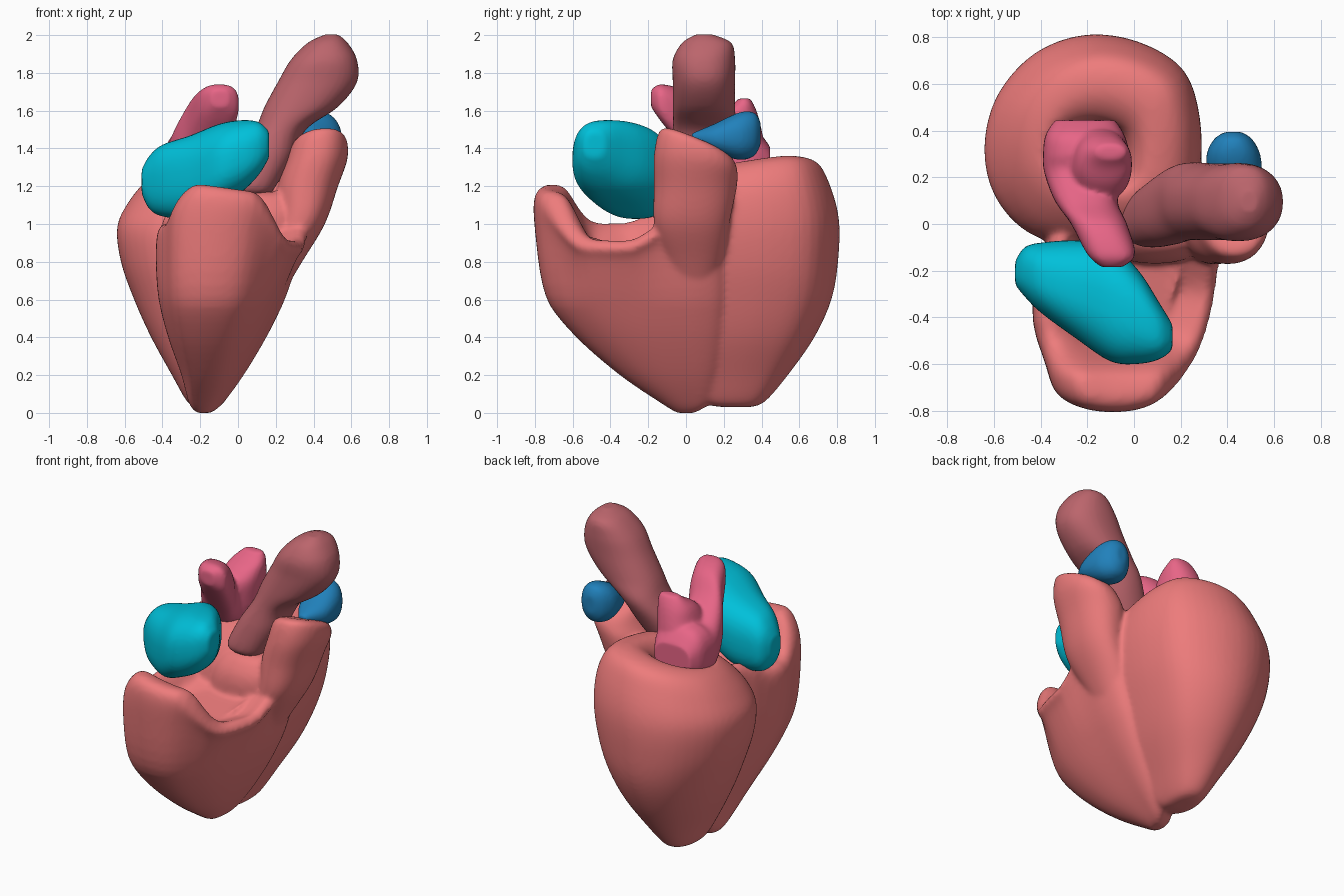
import bpy, bmesh, math

SEG = 40


def material(name, rgb):
    m = bpy.data.materials.new(name)
    m.diffuse_color = (*rgb, 1)
    return m


def cr(p, q, r, s, t):
    """Catmull-Rom interpolation of number lists"""
    return [0.5 * (2*b + (c - a)*t + (2*a - 5*b + 4*c - d)*t*t + (3*b - a - 3*c + d)*t**3)
            for a, b, c, d in zip(p, q, r, s)]


def superellipse(e):
    f = lambda v: math.copysign(abs(v)**e, v)
    return [(f(math.cos(2*math.pi*i/SEG)), f(math.sin(2*math.pi*i/SEG))) for i in range(SEG)]


def outline(pts):
    """Smooth closed outline scaled to the -1..1 square"""
    n = len(pts)
    out = []
    for i in range(n):
        for k in range(4):
            out.append(cr(*[pts[(i + j) % n] for j in (-1, 0, 1, 2)], k/4))
    xs, ys = zip(*out)
    norm = lambda v, vs: 2*(v - min(vs))/(max(vs) - min(vs)) - 1
    return [(norm(x, xs), norm(y, ys)) for x, y in out]


def loft(bm, rows, axis='z', shape=None, bend=None, steps=5):
    """rows: position on axis, min/max of both cross directions, optional tilts"""
    shape = shape or superellipse(0.9)
    rows = [list(r) + [0]*(7 - len(r)) for r in rows]
    ext = [rows[0]] + rows + [rows[-1]]
    fine = []
    for i in range(len(rows) - 1):
        for k in range(steps):
            fine.append(cr(*ext[i:i + 4], k/steps))
    fine.append(rows[-1])
    rings = []
    for t, a0, a1, b0, b1, ta, tb in fine:
        ring = []
        for u, v in shape:
            da, db = u*(a1 - a0)/2, v*(b1 - b0)/2
            a, b, c = (a0 + a1)/2 + da, (b0 + b1)/2 + db, t + ta*da + tb*db
            co = {'z': (a, b, c), 'y': (a, c, b), 'x': (c, a, b)}[axis]
            ring.append(bm.verts.new(bend(*co) if bend else co))
        rings.append(ring)
    n = len(shape)
    faces = [bm.faces.new(rings[0]), bm.faces.new(rings[-1])]
    for r, s in zip(rings, rings[1:]):
        for i in range(n):
            j = (i + 1) % n
            faces.append(bm.faces.new((r[i], r[j], s[j], s[i])))
    bmesh.ops.recalc_face_normals(bm, faces=faces)


def part(name, mat, lofts, smooth=4, voxel=0.014):
    """Fuse the lofts into one soft skin"""
    bm = bmesh.new()
    for args in lofts:
        loft(bm, *args)
    me = bpy.data.meshes.new(name)
    bm.to_mesh(me)
    bm.free()
    ob = bpy.data.objects.new(name, me)
    bpy.context.collection.objects.link(ob)
    me.materials.append(mat)
    r = ob.modifiers.new("fuse", 'REMESH')
    r.mode = 'VOXEL'
    r.voxel_size = voxel
    r.use_smooth_shade = True
    s = ob.modifiers.new("soften", 'SMOOTH')
    s.iterations = smooth
    s.factor = 0.5
    return ob


def raise_lip(x, y, z):
    """Lift the front of the bowl rim into a tall lip, and its back towards the tube"""
    ramp = lambda v: (lambda c: c*c*(3 - 2*c))(max(0, min(1, v)))
    w = ramp((z - 0.55)/0.38)
    lip = ramp((-0.46 - y)/0.2)*ramp((0.3 - x)/0.22)*(0.3 + 0.7*ramp((x + 0.42)/0.22))
    return x, y, z + w*(0.23*lip + 0.12*ramp((y + 0.32)/0.25))


muscle = material("muscle", (0.85, 0.20, 0.20))
vessel = material("vessel", (0.50, 0.13, 0.15))
rose = material("rose", (0.80, 0.13, 0.24))
cyan = material("cyan", (0.0, 0.53, 0.70))
blue = material("blue", (0.015, 0.22, 0.50))

# Left ventricle: tapered cup with a rounded rim and a hollow top
lv_shape = outline([(.29, .2), (.29, .45), (.22, .66), (.03, .78), (-.2, .81), (-.42, .73),
                    (-.58, .55), (-.635, .33), (-.59, .12), (-.44, -.04), (-.2, -.1), (.1, -.08), (.25, .04)])
lv = [
    (0.03, -.22, -.12, .2, .34), (0.06, -.27, -.07, .08, .42), (0.2, -.35, .01, .0, .54),
    (0.4, -.46, .12, -.05, .68), (0.6, -.55, .20, -.08, .77), (0.8, -.62, .26, -.1, .805),
    (1.0, -.64, .29, -.1, .81, .03, .05), (1.16, -.58, .27, -.06, .76, .1, .12),
    (1.27, -.49, .19, .03, .69, .14, .16), (1.30, -.40, .07, .12, .56, .15, .16),
    (1.25, -.36, 0, .16, .46, .1, .12), (1.15, -.32, -.04, .2, .43), (1.08, -.29, -.08, .24, .4)]

# Right ventricle: crescent bowl with raised lip, shelf and outflow tube
rv = outline([(-.42, -.35), (-.36, -.6), (-.29, -.74), (-.1, -.8), (.12, -.77), (.28, -.62), (.37, -.42),
              (.42, -.15), (.44, .05), (.38, .19), (.2, .22), (0, .1), (-.3, 0)])
bowl = [(0, -.22, -.14, -.05, .05), (0.05, -.26, -.08, -.13, .12), (0.2, -.30, .03, -.35, .17),
        (0.4, -.37, .15, -.58, .21), (0.6, -.42, .25, -.74, .23), (0.8, -.435, .345, -.80, .23),
        (0.91, -.425, .39, -.80, .23, -.12), (0.955, -.37, .35, -.74, .2, -.14),
        (0.92, -.31, .29, -.62, .17, -.12), (0.87, -.26, .23, -.54, .14)]
shelf = [(0.7, -.2, .25, -.15, .12), (1.0, -.15, .34, -.17, .15), (1.13, -.08, .32, -.12, .14),
         (1.17, .02, .28, -.06, .12)]
tube = [(0.6, 0, .22, -.05, .14), (0.8, .1, .34, -.12, .20), (1.0, .2, .46, -.17, .23),
        (1.2, .21, .53, -.17, .27), (1.33, .25, .58, -.17, .27, .1, -.15),
        (1.43, .29, .575, -.14, .23, .1, -.35), (1.46, .36, .53, -.08, .14, .1, -.4)]
part("ventricles", muscle, [(lv, 'z', lv_shape), (bowl, 'z', rv, raise_lip),
                            (shelf, 'z'), (tube, 'z')], smooth=10)

# Right atrium
part("right_atrium", cyan, [([
    (-.51, -.26, -.16, 1.16, 1.29), (-.47, -.31, -.10, 1.08, 1.36), (-.4, -.38, -.08, 1.04, 1.42),
    (-.25, -.49, -.07, 1.03, 1.47), (-.1, -.59, -.09, 1.10, 1.53), (.02, -.60, -.2, 1.17, 1.55),
    (.11, -.58, -.34, 1.26, 1.54), (.165, -.54, -.43, 1.35, 1.49)], 'x', superellipse(.8))])

# Left atrium with two prongs
part("left_atrium", rose, [([
    (-.185, -.14, -.05, 1.62, 1.71), (-.13, -.2, .005, 1.54, 1.74), (0, -.27, -.03, 1.38, 1.70),
    (.1, -.34, -.07, 1.24, 1.59), (.22, -.385, -.03, 1.17, 1.50), (.3, -.39, -.02, 1.14, 1.51),
    (.38, -.38, -.04, 1.16, 1.49), (.445, -.34, -.08, 1.22, 1.41)], 'y', superellipse(.75)),
    ([(1.35, -.33, -.02, .1, .43), (1.5, -.27, -.01, .1, .40), (1.58, -.24, -.01, .16, .38),
      (1.63, -.2, -.02, .24, .36), (1.665, -.16, -.04, .28, .34)], 'z')], voxel=0.012)

# Great artery leaning to the right
part("aorta", vessel, [([
    (1.16, -.02, .17, -.07, .09), (1.2, -.06, .20, -.1, .13), (1.35, 0, .29, -.09, .2),
    (1.5, .09, .36, -.07, .26), (1.62, .14, .53, -.07, .26), (1.75, .21, .63, -.07, .26),
    (1.87, .28, .63, -.07, .26), (1.96, .37, .58, -.02, .24), (2.003, .46, .53, .05, .14)], 'z')],
    smooth=2)

# Blue valve cap behind the outflow tube
part("outflow_cap", blue, [([
    (.03, .42, .47, 1.44, 1.48), (.15, .34, .54, 1.38, 1.53), (.28, .31, .545, 1.34, 1.59),
    (.36, .34, .51, 1.36, 1.59), (.395, .39, .46, 1.42, 1.54)], 'y')], smooth=2, voxel=0.012)
